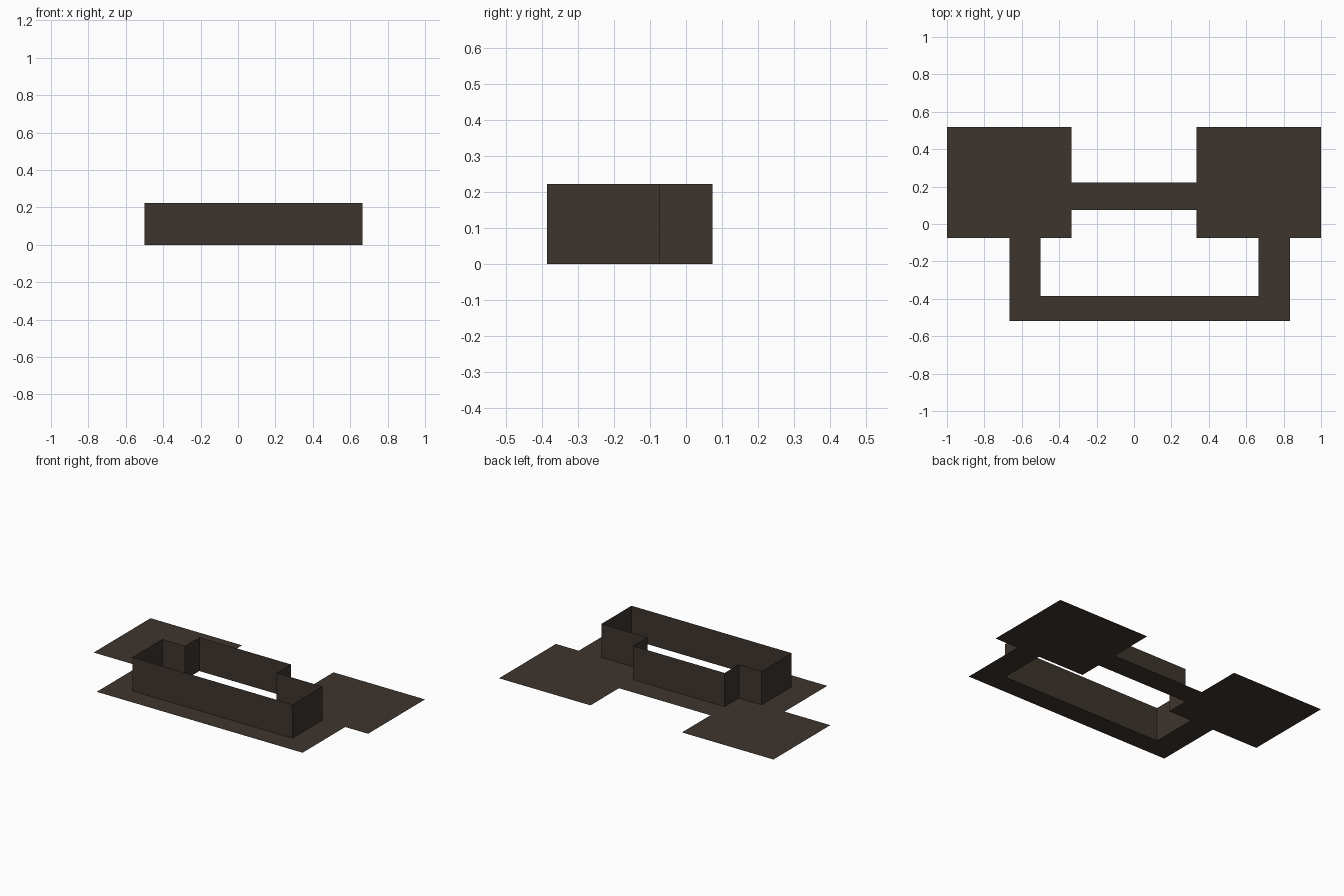
import bpy, bmesh

if "Cube" in bpy.data.objects:
    bpy.data.objects.remove(bpy.data.objects["Cube"])

mat = bpy.data.materials.new("dark brown")
mat.diffuse_color = (0.047, 0.035, 0.027, 1)
mat.use_nodes = True
mat.node_tree.nodes["Principled BSDF"].inputs["Base Color"].default_value = mat.diffuse_color

T, S, F = 1 / 3, 2 / 3, 5 / 6          # repeated x positions
YB, YM, YI, YF = 0.518, 0.074, -0.385, -0.518
HEIGHT = 0.222


def make(name, bm):
    bmesh.ops.remove_doubles(bm, verts=bm.verts, dist=1e-5)
    me = bpy.data.meshes.new(name)
    bm.to_mesh(me)
    bm.free()
    me.materials.append(mat)
    ob = bpy.data.objects.new(name, me)
    bpy.context.collection.objects.link(ob)


def sheet(name, x0, x1, y0, y1):
    """Flat floor panel facing up."""
    bm = bmesh.new()
    bm.faces.new([bm.verts.new((x, y, 0)) for x, y in
                  ((x0, y0), (x1, y0), (x1, y1), (x0, y1))])
    make(name, bm)


# flat floor around the opening
sheet("left_pad", -1, -T, -YM, YB)
sheet("right_pad", T, 1, -YM, YB)
sheet("back_bridge", -T, T, YM, 0.222)
sheet("left_arm", -S, -0.5, YI, -YM)
sheet("right_arm", S, F, YI, -YM)
sheet("front_strip", -S, F, YF, YI)

# thin walls rising from the rim of the opening (counter-clockwise)
rim = [(-0.5, YI), (S, YI), (S, -YM), (T, -YM),
       (T, YM), (-T, YM), (-T, -YM), (-0.5, -YM)]
bm = bmesh.new()
low = [bm.verts.new((x, y, 0)) for x, y in rim]
high = [bm.verts.new((x, y, HEIGHT)) for x, y in rim]
for i in range(len(rim)):
    j = (i + 1) % len(rim)
    bm.faces.new((low[i], low[j], high[j], high[i]))
make("rim_wall", bm)
